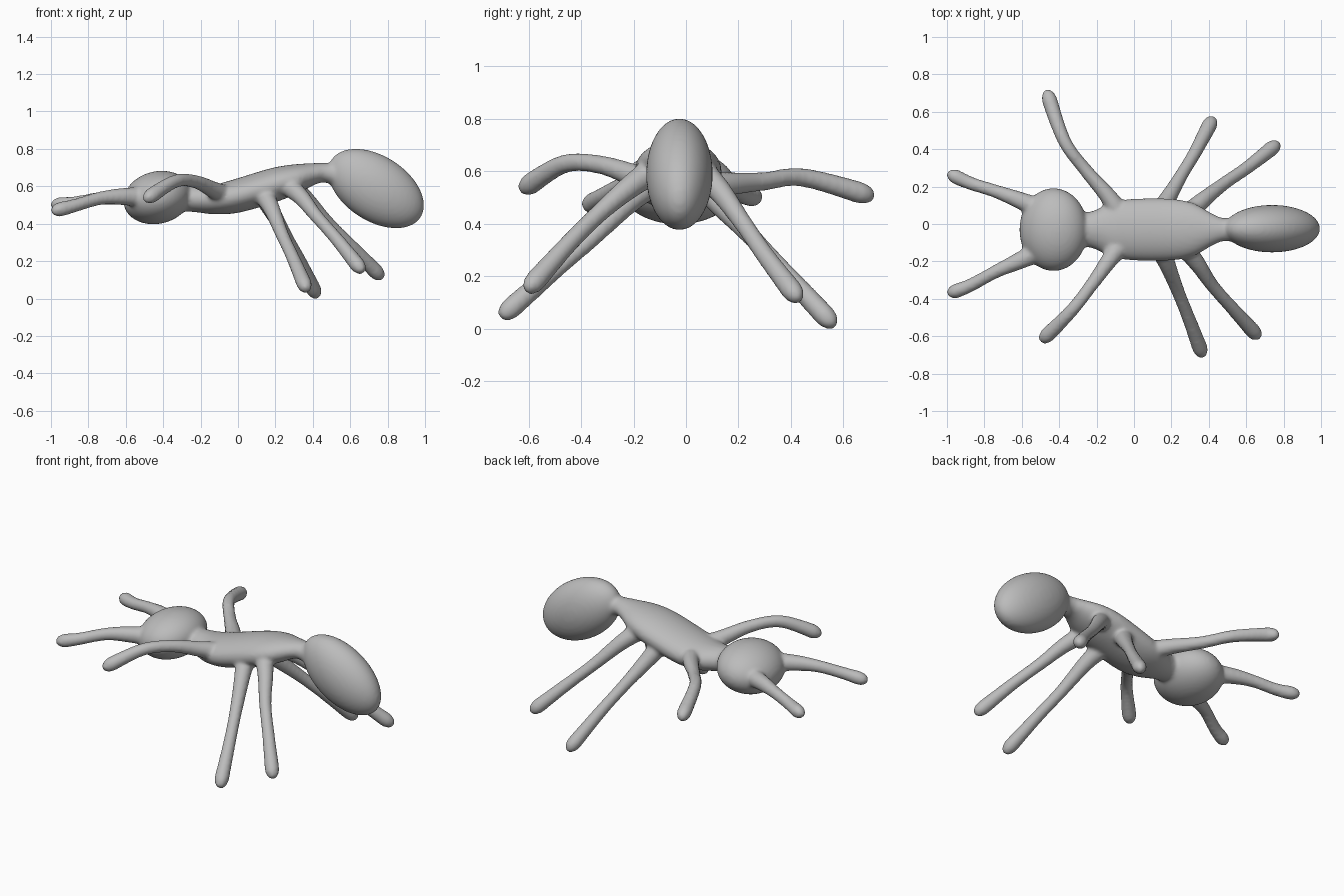
import bpy, bmesh, math
from mathutils import Vector, Matrix

if "Cube" in bpy.data.objects:
    bpy.data.objects.remove(bpy.data.objects["Cube"])

grey = bpy.data.materials.new("clay grey")
grey.diffuse_color = (0.5, 0.5, 0.5, 1)
grey.use_nodes = True
grey.node_tree.nodes["Principled BSDF"].inputs["Base Color"].default_value = grey.diffuse_color
bm = bmesh.new()


def spline(p, i, t):
    """Catmull-Rom blend of tuples p[i]..p[i+1]."""
    a, b = p[max(i - 1, 0)], p[i]
    c, d = p[i + 1], p[min(i + 2, len(p) - 1)]
    return [0.5 * (2 * q + (r - o) * t + (2 * o - 5 * q + 4 * r - s) * t * t
                   + (3 * q - o - 3 * r + s) * t ** 3) for o, q, r, s in zip(a, b, c, d)]


def sweep(pts, sides=20, steps=12):
    """Round-ended tube through (x, y, z, width radius, height radius)."""
    path = [spline(pts, i, k / steps) for i in range(len(pts) - 1) for k in range(steps)]
    path.append(list(pts[-1]))
    pos = [Vector(p[:3]) for p in path]
    rings = []
    for i, p in enumerate(path):
        tan = (pos[min(i + 1, len(pos) - 1)] - pos[max(i - 1, 0)]).normalized()
        side = tan.cross(Vector((0, 0, 1))).normalized()
        up = side.cross(tan)
        end = min((pos[i] - pos[0]).length, (pos[i] - pos[-1]).length)
        u = min(end / (1.7 * p[3]), 1)
        k = max(math.sqrt(1 - (1 - u) ** 2), 0.12)
        ring = []
        for j in range(sides):
            a = 2 * math.pi * j / sides
            ring.append(bm.verts.new(pos[i] + side * math.cos(a) * p[3] * k
                                     + up * math.sin(a) * p[4] * k))
        rings.append(ring)
    for r, s in zip(rings, rings[1:]):
        for j in range(sides):
            n = (j + 1) % sides
            bm.faces.new((r[j], r[n], s[n], s[j]))
    bm.faces.new(rings[0][::-1])
    bm.faces.new(rings[-1])


def ellipsoid(centre, radii, tilt):
    m = (Matrix.Translation(centre) @ Matrix.Rotation(math.radians(tilt), 4, 'Y')
         @ Matrix.Diagonal((*radii, 1)))
    bmesh.ops.create_uvsphere(bm, u_segments=40, v_segments=24, radius=1, matrix=m)


# head and abdomen
ellipsoid((-0.43, -0.03, 0.54), (0.185, 0.222, 0.14), -14)
ellipsoid((0.738, -0.025, 0.588), (0.285, 0.127, 0.174), 33)

# thorax with narrow neck and waist
sweep([(-0.42, -0.03, 0.54, 0.08, 0.07), (-0.24, -0.03, 0.535, 0.095, 0.072),
       (-0.12, -0.03, 0.53, 0.145, 0.08), (0.0, -0.03, 0.55, 0.165, 0.09),
       (0.2, -0.03, 0.61, 0.165, 0.09), (0.32, -0.03, 0.645, 0.14, 0.075),
       (0.42, -0.03, 0.67, 0.085, 0.055), (0.49, -0.03, 0.67, 0.062, 0.055),
       (0.64, -0.03, 0.64, 0.08, 0.08)], 32)

# antennae and legs, from root to tip
limbs = [
    [(-0.45, 0.06, 0.54), (-0.62, 0.13, 0.545), (-0.74, 0.175, 0.535), (-0.88, 0.22, 0.51), (-1.0, 0.275, 0.50)],
    [(-0.45, -0.12, 0.54), (-0.62, -0.2, 0.545), (-0.74, -0.255, 0.535), (-0.88, -0.33, 0.495), (-1.0, -0.375, 0.465)],
    [(-0.06, 0.03, 0.54), (-0.14, 0.15, 0.55), (-0.26, 0.29, 0.56), (-0.375, 0.45, 0.575), (-0.47, 0.72, 0.50)],
    [(-0.05, -0.08, 0.54), (-0.13, -0.19, 0.58), (-0.23, -0.33, 0.625), (-0.34, -0.47, 0.625), (-0.5, -0.63, 0.525)],
    [(0.12, 0.04, 0.58), (0.18, 0.135, 0.47), (0.25, 0.255, 0.345), (0.325, 0.38, 0.21), (0.425, 0.57, 0.005)],
    [(0.12, -0.09, 0.58), (0.175, -0.21, 0.49), (0.235, -0.36, 0.345), (0.295, -0.51, 0.215), (0.37, -0.71, 0.04)],
    [(0.25, 0.02, 0.63), (0.36, 0.12, 0.535), (0.48, 0.215, 0.405), (0.61, 0.305, 0.275), (0.775, 0.435, 0.105)],
    [(0.23, -0.08, 0.63), (0.33, -0.2, 0.55), (0.42, -0.33, 0.44), (0.53, -0.455, 0.315), (0.67, -0.61, 0.14)],
]
radii = (0.06, 0.046, 0.036, 0.036, 0.044)
for limb in limbs:
    sweep([(*p, r, r) for p, r in zip(limb, radii)])

bmesh.ops.recalc_face_normals(bm, faces=bm.faces)
mesh = bpy.data.meshes.new("ant_body")
bm.to_mesh(mesh)
bm.free()
mesh.materials.append(grey)
ant = bpy.data.objects.new("ant_body", mesh)
bpy.context.collection.objects.link(ant)
bpy.context.view_layer.objects.active = ant
ant.select_set(True)

# fuse the parts into one soft skin
fuse = ant.modifiers.new("fuse", 'REMESH')
fuse.mode = 'VOXEL'
fuse.voxel_size = 0.011
fuse.use_smooth_shade = True
soften = ant.modifiers.new("soften", 'SMOOTH')
soften.factor = 0.5
soften.iterations = 8
for m in ("fuse", "soften"):
    bpy.ops.object.modifier_apply(modifier=m)
bpy.ops.object.shade_smooth()
